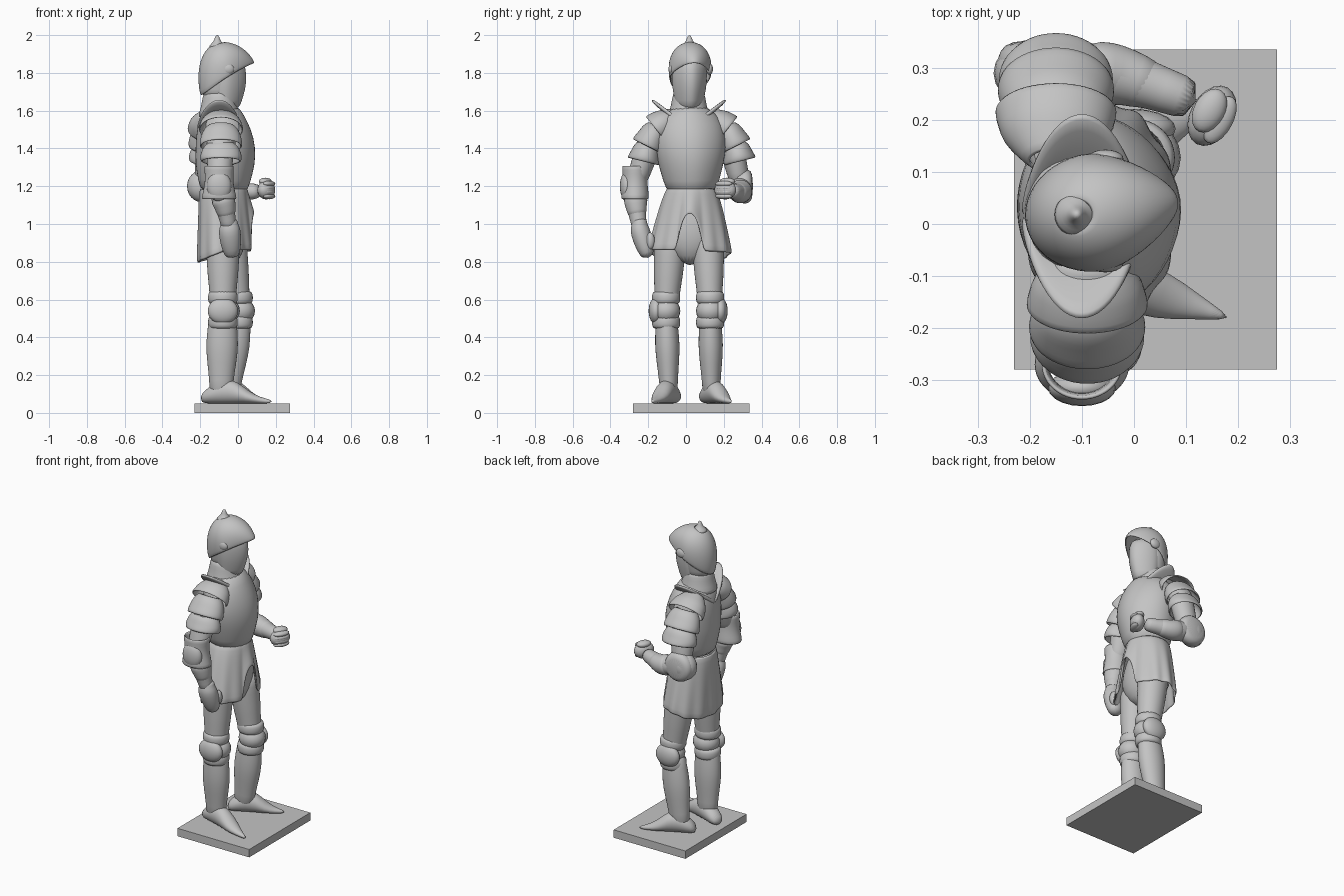
import bpy
import bmesh
from math import sin, cos, pi
from mathutils import Vector, Matrix

default = bpy.data.objects.get("Cube")
if default:
    bpy.data.objects.remove(default)

GREY = (.55, .55, .55, 1)
steel = bpy.data.materials.new("grey steel")
steel.use_nodes = True
steel.diffuse_color = GREY
steel.node_tree.nodes["Principled BSDF"].inputs["Base Color"].default_value = GREY

X, Y, Z = Matrix.Identity(3)
FRONT = X + Y * .14     # direction of the slightly turned chest and head


def point(x, y, z):
    return Vector((x, y, z))


def finish(name, bm, smooth=True, subdivide=True, thickness=0):
    """Turn a bmesh into a named steel object."""
    bmesh.ops.recalc_face_normals(bm, faces=bm.faces)
    mesh = bpy.data.meshes.new(name)
    bm.to_mesh(mesh)
    bm.free()
    mesh.materials.append(steel)
    obj = bpy.data.objects.new(name, mesh)
    bpy.context.collection.objects.link(obj)
    if smooth:
        mesh.shade_smooth()
    if thickness:
        solid = obj.modifiers.new("thickness", 'SOLIDIFY')
        solid.thickness = thickness
        solid.offset = 0
    if subdivide:
        rounding = obj.modifiers.new("rounding", 'SUBSURF')
        rounding.levels = rounding.render_levels = 1


def along_path(points, t):
    """Position at fraction t of a path of evenly timed points."""
    scaled = t * (len(points) - 1)
    index = min(int(scaled), len(points) - 2)
    return points[index].lerp(points[index + 1], scaled - index)


def plain(angle, t):
    return 1, 1, 0


def limb(name, points, depths, widths=None, squash=1, ref=X, shape=plain,
         segments=24, thickness=0, grounded=False):
    """Skin evenly spaced elliptical rings along a path. Depths lie along ref and
    widths across it; shape scales both and lifts. A thickness makes an open shell."""
    widths = widths or [depth * squash for depth in depths]
    last = len(depths) - 1
    centres = [along_path(points, i / last) for i in range(last + 1)]
    bm = bmesh.new()
    loops = []
    for i, (depth, width) in enumerate(zip(depths, widths)):
        heading = (centres[min(i + 1, last)] - centres[max(i - 1, 0)]).normalized()
        side = (ref - heading * ref.dot(heading)).normalized()
        other = heading.cross(side)
        centre = centres[i] + Z * width if grounded else centres[i]
        loop = []
        for k in range(segments):
            angle = 2 * pi * k / segments - pi
            deep, wide, lift = shape(angle, i / last)
            loop.append(bm.verts.new(centre + side * depth * deep * cos(angle)
                                     + other * width * wide * sin(angle) + Z * lift))
        loops.append(loop)
    for low, high in zip(loops, loops[1:]):
        for k in range(segments):
            bm.faces.new((low[k - 1], low[k], high[k], high[k - 1]))
    if not thickness:
        bm.faces.new(loops[0])
        bm.faces.new(loops[-1])
    finish(name, bm, thickness=thickness)


def ball(name, centre, size, yaw=0):
    bm = bmesh.new()
    matrix = (Matrix.Translation(centre) @ Matrix.Rotation(yaw, 4, 'Z')
              @ Matrix.Diagonal((*size, 1)))
    bmesh.ops.create_uvsphere(bm, u_segments=20, v_segments=12, radius=1, matrix=matrix)
    finish(name, bm, subdivide=False)


# Plinth
bm = bmesh.new()
bmesh.ops.create_cube(bm, size=1, matrix=Matrix.Translation((.022, .028, .025))
                      @ Matrix.Diagonal((.505, .615, .05, 1)))
finish("plinth", bm, smooth=False, subdivide=False)


# Breastplate with a keel, and a collar
def keel(angle, t):
    return 1 + .07 * max(0, cos(angle)) ** 6, 1, 0


waist, chest, neck = point(-.08, .03, 1.15), point(-.07, .025, 1.4), point(-.1, .015, 1.63)
limb("cuirass", [waist, chest, neck], (.12, .135, .155, .155, .145, .12, .09),
     (.13, .15, .175, .19, .19, .17, .09), ref=FRONT, shape=keel)
limb("gorget", [neck - Z * .08, neck + Z * .08], (.12, .105, .095, .088, .08))


# Fluted skirt, arched open at the front and longer at the back
def flutes(angle, t):
    wave = 1 + .03 * t * cos(12 * angle)
    arch = max(0, 1 - (angle / .33) ** 2) ** .6
    return wave, wave, t * (.2 * arch - .05 * max(0, -cos(angle)))


hem = point(-.065, .02, .85)
limb("plate_skirt", [waist + Z * .04, hem], [.12 + .005 * i for i in range(6)],
     [.125 + .09 * (i / 5) ** .8 for i in range(6)], shape=flutes, segments=72, thickness=.012)
limb("under_skirt", [waist, hem - Z * .07], (.1, .11, .12, .11, .06), (.11, .15, .18, .15, .04))

# Legs: thigh, greave, knee guard and pointed shoe
LEGS = {
    "right": (point(-.08, -.08, .95), point(-.08, -.105, .55),
              point(-.09, -.09, .08), point(.18, -.18, .05)),
    "left": (point(-.05, .115, .95), point(0, .128, .55),
             point(-.055, .135, .08), point(.16, .24, .05)),
}
for name, (hip, knee, ankle, toe) in LEGS.items():
    outward = Y if name == "left" else -Y
    limb(name + "_thigh", [hip, knee], (.09, .09, .085, .08, .07, .07), squash=.95)
    limb(name + "_greave", [knee, ankle], (.07, .078, .087, .078, .064, .062), squash=.77)
    for label, lift in (("upper", .06), ("lower", -.07)):
        middle = knee + Z * lift
        limb(f"{name}_{label}_knee_band", [middle + Z * .04, middle - Z * .04],
             (.068, .078, .08, .078, .068), squash=.95)
    ball(name + "_knee_cap", knee + X * .01 - Z * .01, (.08, .075, .07))
    ball(name + "_knee_wing", knee + outward * .055 - Z * .01, (.08, .038, .07))
    heel = ankle - (toe - ankle) * .4
    heel.z = toe.z
    limb(name + "_shoe", [heel, toe], (.035, .05, .05, .05, .048, .025, .005),
         (.025, .05, .065, .06, .033, .016, .01), ref=Y, grounded=True)

# Overlapping shoulder lames and standing neck flanges on both sides
for name, side in (("right", -1), ("left", 1)):
    joints = [point(-.12 - .03 * side, .03 + side * out, height) for out, height in
              ((.09, 1.58), (.19, 1.5), (.235, 1.41), (.255, 1.33))]
    for i in range(3):
        start = joints[i].lerp(joints[i + 1], -.2 * min(i, 1))
        top = .065 if i else .05
        limb(f"{name}_shoulder_lame_{i + 1}", [start, joints[i + 1]],
             (top, top + .025, .1, .107, .115 - .007 * i), (top * .7, top, .07, .077, .084),
             thickness=.012)

    bm = bmesh.new()
    rows = []
    for k in range(17):
        angle = side * pi * k / 16
        row = []
        for h in (0, .5, 1):
            reach = (.09 + .11 * h * sin(pi * k / 16) ** .6) * abs(sin(angle))
            row.append(bm.verts.new(neck + point((.1 + .015 * h) * cos(angle), side * reach,
                                                 .75 * reach - .13 + .01 * h)))
        rows.append(row)
    for row, following in zip(rows, rows[1:]):
        for j in (0, 1):
            bm.faces.new((row[j], following[j], following[j + 1], row[j + 1]))
    finish(name + "_neck_flange", bm, thickness=.02)

# Arms: the right hangs down, the left is bent forward
ARMS = {
    "right": (X, point(-.09, -.17, 1.5), point(-.1, -.27, 1.2),
              point(-.07, -.265, 1.1), point(-.045, -.245, .97)),
    "left": (Y, point(-.15, .22, 1.5), point(-.17, .29, 1.2),
             point(-.03, .288, 1.165), point(.12, .235, 1.175)),
}
for name, (ref, shoulder, elbow, middle, wrist) in ARMS.items():
    limb(name + "_upper_arm", [shoulder, elbow], (.075, .075, .07, .065, .055), squash=.9)
    limb(name + "_forearm", [elbow, middle, wrist], (.055, .06, .06, .05, .042, .042),
         ref=ref)
    cuff = elbow.lerp(middle, .5)
    limb(name + "_cuff", [cuff, middle, middle.lerp(wrist, .5)],
         (.055, .065, .058, .052, .045), ref=ref)

# Elbow guards
right_elbow, left_elbow = ARMS["right"][2], ARMS["left"][2]
limb("right_elbow_guard", [right_elbow + Z * .11, right_elbow - Z * .07],
     (.075, .07, .07, .078, .09), (.065, .06, .06, .065, .07), thickness=.012)
ball("right_elbow_wing", right_elbow - Y * .045, (.065, .035, .08))
ball("left_elbow_guard", left_elbow - X * .02, (.08, .065, .085))
limb("left_elbow_wing", [left_elbow - Y * .03, left_elbow + Y * .065], (.08, .085, .095, .09, .07))

# Hands
right_wrist = ARMS["right"][-1]
knuckles, fist = point(-.03, -.2, .82), point(.15, .208, 1.18)
limb("right_hand", [right_wrist + Z * .06, right_wrist, knuckles],
     (.04, .043, .05, .058, .058, .05, .035), squash=.9)
ball("right_thumb", knuckles + point(.025, .01, .09), (.022, .025, .045))
ball("left_fist", fist, (.042, .062, .05), yaw=-.5)
for i in range(4):
    ball(f"left_finger_{i + 1}", fist + point(.015, -.008, .033 - .022 * i),
         (.025, .05, .016), yaw=-.5)
ball("left_thumb", fist + point(-.005, .01, .045), (.03, .045, .02), yaw=-.5)


# Face guard with a pointed front
def beak(angle, t):
    front = max(0, cos(angle))
    return 1 + .06 * front ** 6, 1 - .2 * front, 0


limb("face_guard", [point(-.07, .017, 1.6), point(-.06, .02, 1.88)],
     (.07, .085, .1, .105, .1, .08), (.07, .078, .09, .095, .095, .08), ref=FRONT, shape=beak)


# Domed helmet drawn out to a raised peak, with neck guard, side pivots and a finial
def peak(angle, t):
    front, fade = max(0, cos(angle)), (1 - t) ** 2
    return 1, 1 - .4 * front * fade, fade * (.045 * cos(angle) + .02 * sin(angle) ** 2)


brim, crown = point(-.055, .025, 1.765), point(-.11, .018, 1.955)
steps = [i * pi / 16 for i in range(8)]
limb("helmet", [brim.lerp(crown, sin(a)) for a in steps], [.148 * cos(a) for a in steps],
     [.148 * cos(a) * (.73 + .2 * sin(a)) for a in steps],
     ref=FRONT, shape=peak, thickness=.01)
limb("helmet_neck_guard", [point(-.105, .017, 1.65), point(-.1, .02, 1.83)],
     (.08, .09, .093, .095), (.075, .085, .095, .1), ref=FRONT)
limb("helmet_finial", [crown - Z * .025, crown + Z * .045], (.05, .04, .02, .014, .006))
for name, side in (("right", -1), ("left", 1)):
    ball(name + "_helmet_pivot", brim + side * Y * .1 + Z * .055, (.035, .018, .03))
